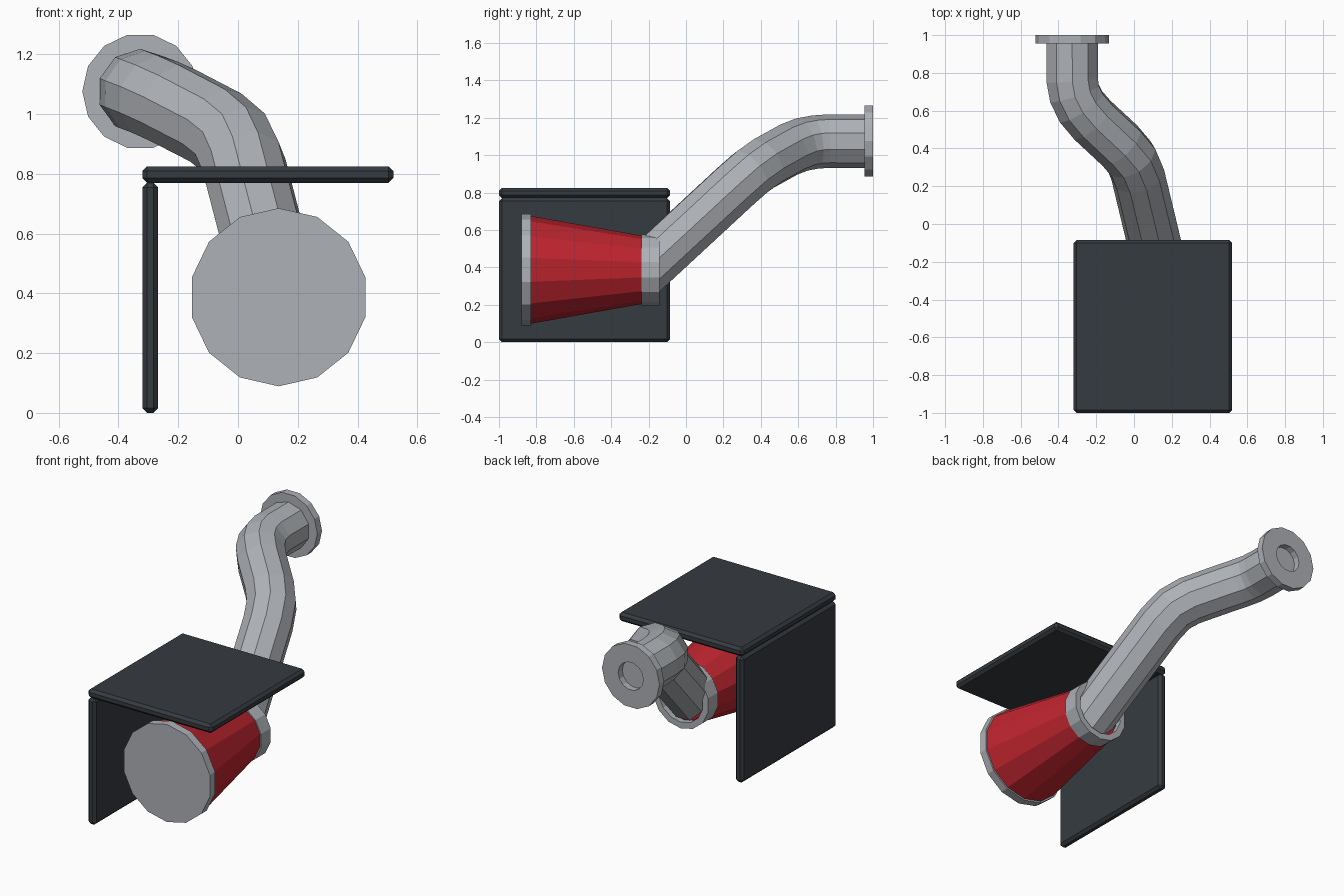
import bpy, bmesh, math
from mathutils import Vector, Matrix

if "Cube" in bpy.data.objects:
    bpy.data.objects.remove(bpy.data.objects["Cube"])


def material(name, rgb):
    m = bpy.data.materials.new(name)
    m.diffuse_color = (*rgb, 1)
    m.use_nodes = True
    m.node_tree.nodes["Principled BSDF"].inputs["Base Color"].default_value = m.diffuse_color
    return m


GREY = material("light grey metal", (0.42, 0.44, 0.47))
RED = material("red paint", (0.52, 0.018, 0.028))
DARK = material("dark slate", (0.036, 0.044, 0.052))


def finish(name, bm, mat):
    bmesh.ops.recalc_face_normals(bm, faces=bm.faces)
    me = bpy.data.meshes.new(name)
    bm.to_mesh(me)
    bm.free()
    me.materials.append(mat)
    ob = bpy.data.objects.new(name, me)
    bpy.context.collection.objects.link(ob)
    return ob


def skin(bm, rings, closed=False):
    """Join rings of vertices; cap the ends unless the loop closes."""
    vs = [[bm.verts.new(p) for p in r] for r in rings]
    n = len(vs[0])
    pairs = list(zip(vs, vs[1:])) + ([(vs[-1], vs[0])] if closed else [])
    for a, b in pairs:
        for i in range(n):
            j = (i + 1) % n
            bm.faces.new((a[i], a[j], b[j], b[i]))
    if not closed:
        bm.faces.new(vs[0])
        bm.faces.new(vs[-1])


def lathe(name, cx, cz, profile, mat, sides=14, phase=math.pi / 2, closed=False):
    """Turn a (y, radius) profile around an axis parallel to y."""
    bm = bmesh.new()
    ang = [phase + 2 * math.pi * i / sides for i in range(sides)]
    skin(bm, [[(cx + r * math.cos(a), y, cz + r * math.sin(a)) for a in ang]
              for y, r in profile], closed)
    return finish(name, bm, mat)


def plate(name, lo, hi):
    """Box between two corners with chamfered edges."""
    lo, hi = Vector(lo), Vector(hi)
    bm = bmesh.new()
    bmesh.ops.create_cube(bm, size=1, matrix=Matrix.Translation((lo + hi) / 2)
                          @ Matrix.Diagonal((*(hi - lo), 1)))
    bmesh.ops.bevel(bm, geom=bm.edges[:], offset=0.016, segments=1, affect='EDGES')
    return finish(name, bm, DARK)


def pipe(name, path, radius, sides, mat):
    """Sweep a polygon along the path, starting from the last point."""
    pts = [Vector(p) for p in reversed(path)]
    bm = bmesh.new()
    up, rings = Vector((0, 0, 1)), []
    prev = (pts[1] - pts[0]).normalized()
    for i, p in enumerate(pts):
        a = (p - pts[i - 1]).normalized() if i else prev
        b = (pts[i + 1] - p).normalized() if i < len(pts) - 1 else a
        t = (a + b).normalized()
        up = prev.rotation_difference(t) @ up
        side = t.cross(up)
        prev = t
        rings.append([p + radius * (up * math.cos(2 * math.pi * k / sides)
                                    + side * math.sin(2 * math.pi * k / sides))
                      for k in range(sides)])
    skin(bm, rings)
    return finish(name, bm, mat)


# heat shield plates
plate("top_plate", (-0.32, -1.0, 0.77), (0.52, -0.085, 0.825))
plate("side_plate", (-0.32, -1.0, 0.0), (-0.267, -0.085, 0.77))

# tapered canister with front lid and rear collar
CX, CZ = 0.136, 0.387
lathe("front_lid", CX, CZ, [(-0.88, 0.298), (-0.83, 0.298)], GREY)
lathe("red_cone", CX, CZ, [(-0.835, 0.289), (-0.238, 0.183), (-0.175, 0.15)], RED)
lathe("rear_collar", CX, CZ,
      [(-0.238, 0.19), (-0.143, 0.19), (-0.143, 0.152), (-0.238, 0.152)],
      GREY, closed=True)

# bent pipe
pipe("bent_pipe", [(0.15, -0.28, 0.33), (0.02, 0.26, 0.83), (-0.015, 0.345, 0.905),
                   (-0.075, 0.415, 0.955), (-0.22, 0.55, 1.03), (-0.28, 0.62, 1.057),
                   (-0.315, 0.69, 1.07), (-0.327, 0.76, 1.075), (-0.327, 0.96, 1.075)],
     0.143, 10, GREY)

# end flange with a recessed opening
lathe("end_flange", -0.327, 1.076,
      [(0.955, 0.194), (1.0, 0.194), (1.0, 0.085), (0.955, 0.085)],
      GREY, phase=0, closed=True)
